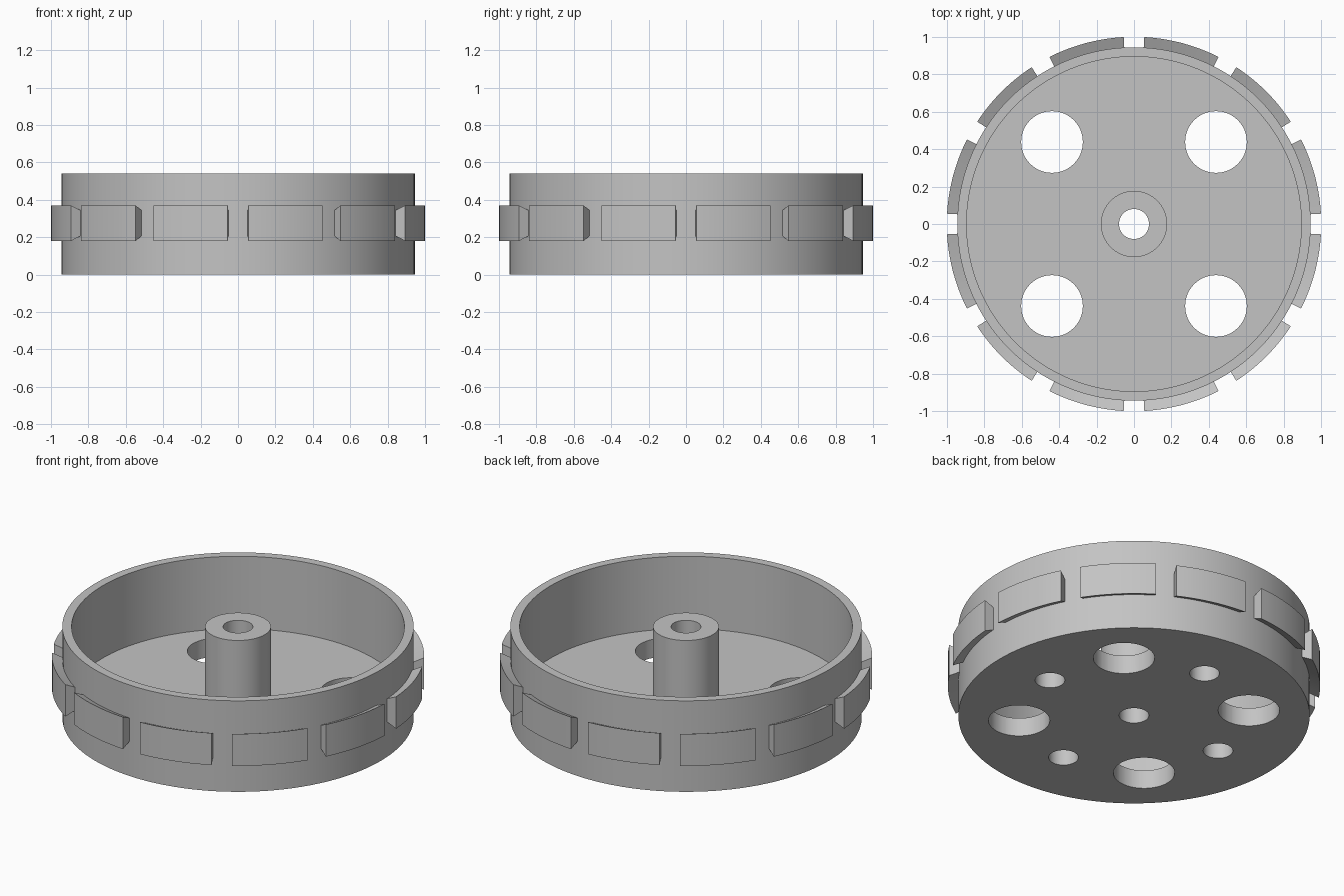
import bpy, bmesh, math

if "Cube" in bpy.data.objects:
    bpy.data.objects.remove(bpy.data.objects["Cube"])

HEIGHT, FLOOR = 0.54, 0.11
OUTER, INNER, HUB, BORE = 0.945, 0.895, 0.177, 0.08

grey = bpy.data.materials.new("plain grey")
grey.use_nodes = True
colour = (0.55, 0.55, 0.55, 1)
grey.diffuse_color = colour
grey.node_tree.nodes["Principled BSDF"].inputs["Base Color"].default_value = colour


def sweep(name, section, start, end, steps):
    """Sweep a closed (radius, z) section about z, capped unless a full turn."""
    full = abs(end - start) >= 360
    bm = bmesh.new()
    rings = []
    for i in range(steps if full else steps + 1):
        a = math.radians(start + (end - start) * i / steps)
        rings.append([bm.verts.new((r * math.cos(a), r * math.sin(a), z)) for r, z in section])
    pairs = list(zip(rings, rings[1:]))
    if full:
        pairs.append((rings[-1], rings[0]))
    else:
        bm.faces.new(rings[0])
        bm.faces.new(rings[-1])
    n = len(section)
    for a, b in pairs:
        for j in range(n):
            k = (j + 1) % n
            bm.faces.new((a[j], b[j], b[k], a[k]))
    bmesh.ops.recalc_face_normals(bm, faces=bm.faces)
    mesh = bpy.data.meshes.new(name)
    bm.to_mesh(mesh)
    bm.free()
    mesh.materials.append(grey)
    obj = bpy.data.objects.new(name, mesh)
    bpy.context.collection.objects.link(obj)
    return obj


def select_only(obj):
    bpy.ops.object.select_all(action="DESELECT")
    obj.select_set(True)
    bpy.context.view_layer.objects.active = obj


def smooth(obj):
    select_only(obj)
    bpy.ops.object.shade_smooth_by_angle(angle=math.radians(30))


def drill(obj, radius, distance, angle, top):
    """Cut a round hole from below the base up to the given height."""
    a = math.radians(angle)
    low = -0.1
    bpy.ops.mesh.primitive_cylinder_add(
        vertices=48, radius=radius, depth=top - low,
        location=(distance * math.cos(a), distance * math.sin(a), (top + low) / 2))
    cutter = bpy.context.object
    cutter.name = "hole_cutter"
    cutter.hide_render = True
    cutter.data.materials.append(grey)
    mod = obj.modifiers.new("hole", "BOOLEAN")
    mod.operation = "DIFFERENCE"
    mod.solver = "EXACT"
    mod.object = cutter
    select_only(obj)
    bpy.ops.object.modifier_apply(modifier=mod.name)
    bpy.data.objects.remove(cutter)


# Open drum with floor, rim wall and bored central hub
drum = sweep("drum", [
    (BORE, 0), (OUTER, 0), (OUTER, HEIGHT), (INNER, HEIGHT),
    (INNER, FLOOR), (HUB, FLOOR), (HUB, HEIGHT), (BORE, HEIGHT)], 0, 360, 128)

# Four large through holes and four small blind holes in the underside
for i in range(4):
    drill(drum, 0.165, 0.62, 45 + 90 * i, 0.3)
    drill(drum, 0.08, 0.59, 90 * i, 0.095)
smooth(drum)

# Twelve tread blocks, flaring outwards from the wall
for i in range(12):
    mid = 15 + 30 * i
    block = sweep(f"tread_block_{i + 1}", [
        (0.94, 0.208), (1.001, 0.18), (1.001, 0.37), (0.94, 0.342)],
        mid - 11.85, mid + 11.85, 10)
    smooth(block)
